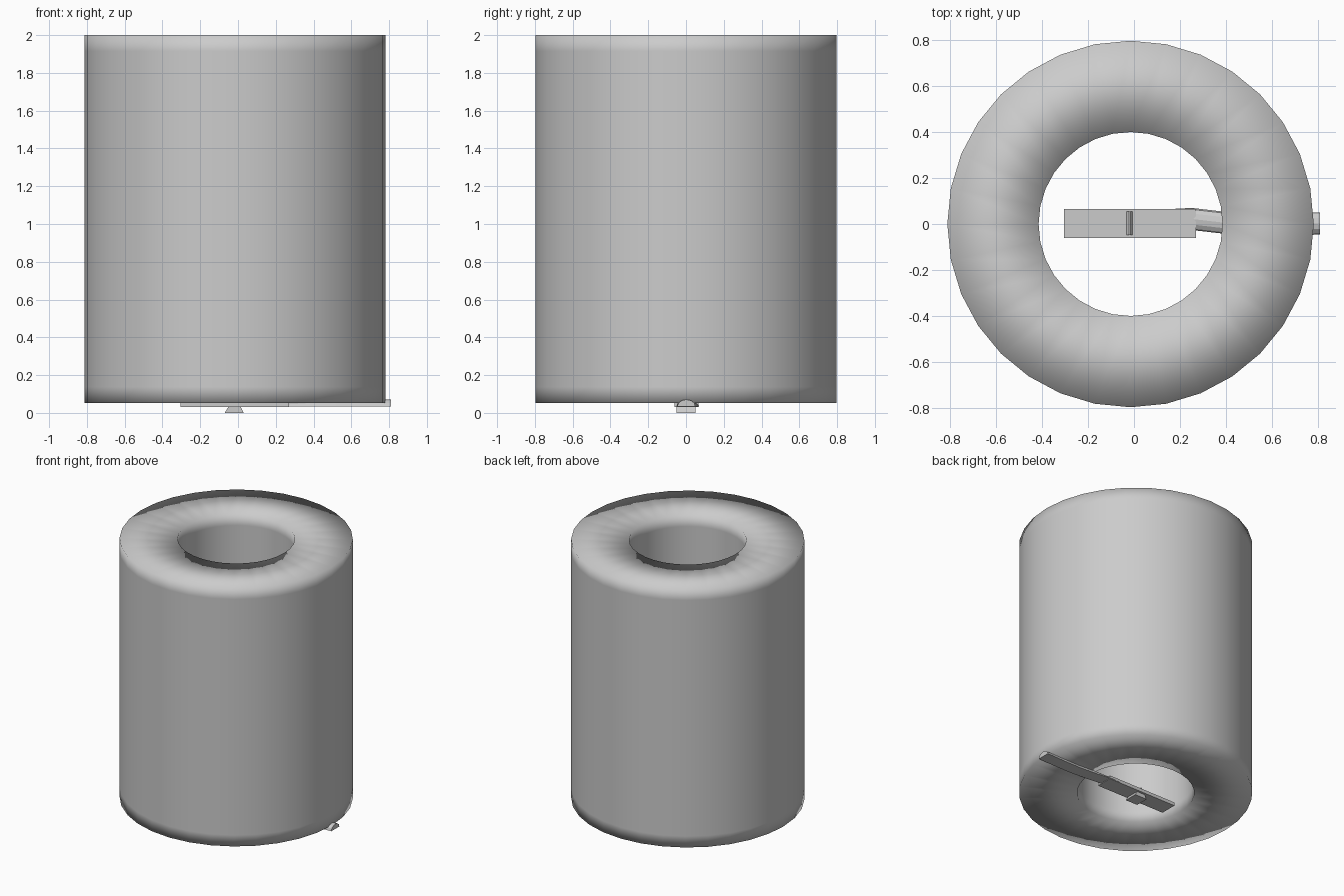
import bpy, bmesh, math

if "Cube" in bpy.data.objects:
    bpy.data.objects.remove(bpy.data.objects["Cube"])

grey = bpy.data.materials.new("light grey")
grey.diffuse_color = (0.6, 0.6, 0.6, 1)
grey.use_nodes = True
grey.node_tree.nodes["Principled BSDF"].inputs["Base Color"].default_value = grey.diffuse_color


def finish(name, bm, smooth=False):
    bmesh.ops.recalc_face_normals(bm, faces=bm.faces)
    for f in bm.faces:
        f.smooth = smooth
    me = bpy.data.meshes.new(name)
    bm.to_mesh(me)
    bm.free()
    ob = bpy.data.objects.new(name, me)
    me.materials.append(grey)
    bpy.context.collection.objects.link(ob)
    return ob


def loft(bm, sections, closed=False):
    """Skin a list of cross-sections (each a closed loop of points)."""
    rings = [[bm.verts.new(p) for p in s] for s in sections]
    pairs = list(zip(rings, rings[1:] + rings[:1])) if closed else list(zip(rings, rings[1:]))
    for a, b in pairs:
        for i in range(len(a)):
            j = (i + 1) % len(a)
            bm.faces.new((a[i], a[j], b[j], b[i]))
    if not closed:
        bm.faces.new(rings[0])
        bm.faces.new(rings[-1])


def tapered_block(name, low, high):
    """Block between two rectangles, each (x0, x1, y0, y1, z)."""
    bm = bmesh.new()
    loft(bm, [[(a, c, z), (b, c, z), (b, d, z), (a, d, z)]
              for a, b, c, d, z in (low, high)])
    return finish(name, bm)


# thick tube, 32 sides, softly shaded over its rims with support loops on the walls
R, r, z0, z1, e = 0.797, 0.4, 0.053, 2.0, 0.085
profile = [(R, z0), (R, z0 + e), (R, z1 - e), (R, z1),
           (r, z1), (r, z1 - e), (r, z0 + e), (r, z0)]
bm = bmesh.new()
loft(bm, [[(-0.015 + rad * math.cos(k * math.tau / 32), rad * math.sin(k * math.tau / 32), z)
           for k in range(32)] for rad, z in profile], closed=True)
finish("tube", bm, True)

# flat plate under the hole, with a foot below and a small ridge above
tapered_block("plate", (-0.305, 0.27, -0.06, 0.066, 0.03), (-0.305, 0.27, -0.06, 0.066, 0.055))
tapered_block("foot", (-0.07, 0.03, -0.05, 0.05, 0.0), (-0.052, 0.014, -0.05, 0.05, 0.031))
tapered_block("ridge", (-0.036, -0.002, -0.048, 0.055, 0.05), (-0.022, -0.016, -0.048, 0.055, 0.07))

# gently curved half-round handle reaching past the tube
path = [(0.10, 0.014), (0.25, 0.022), (0.38, 0.007), (0.52, -0.003), (0.66, -0.002), (0.81, 0.002)]
bm = bmesh.new()
loft(bm, [[(x, y + 0.048 * math.cos(k * math.pi / 6),
            0.034 + (0.037 if x > 0.27 else 0.02) * math.sin(k * math.pi / 6))
           for k in range(7)] for x, y in path])
finish("handle", bm)
